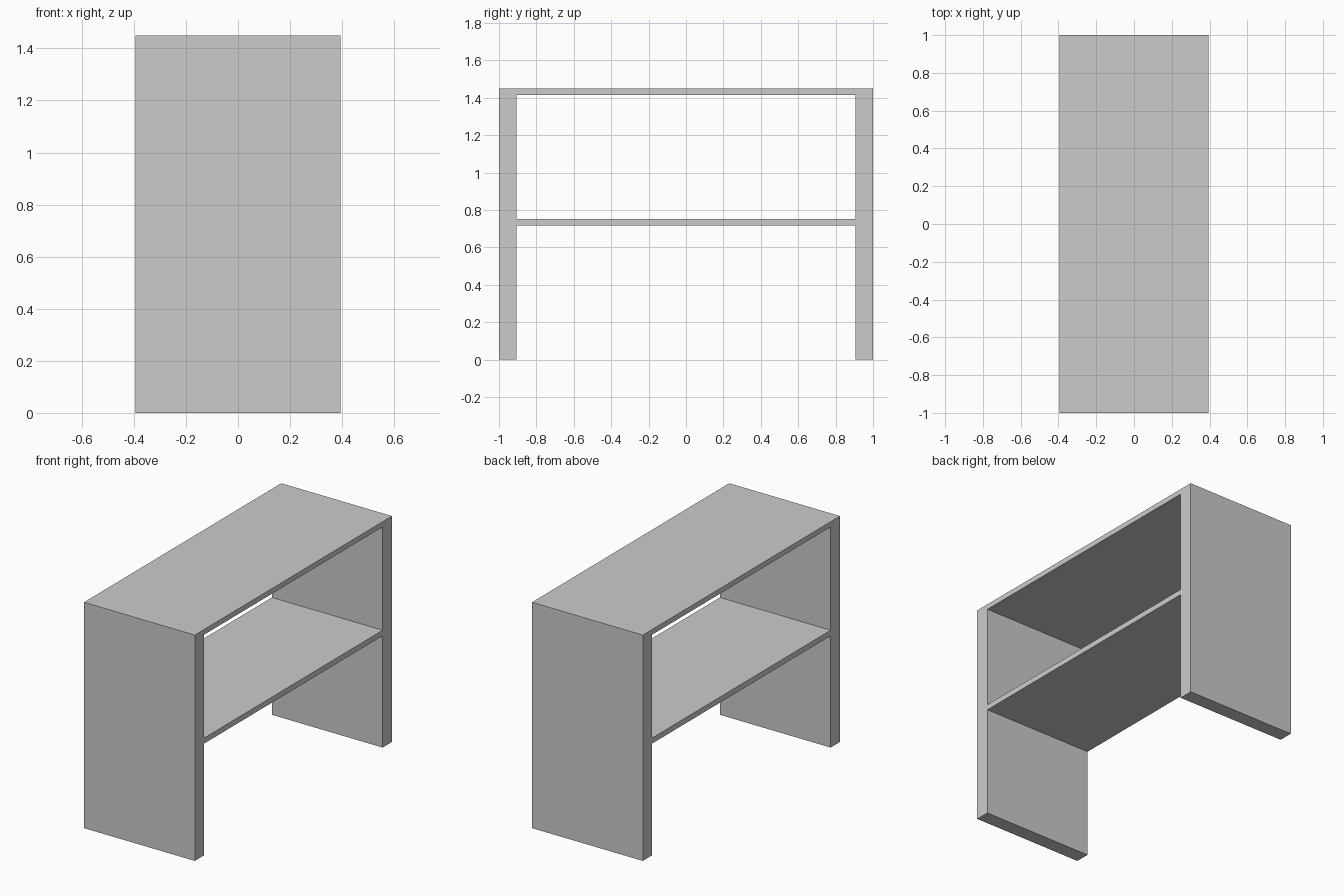
import bpy

if "Cube" in bpy.data.objects:
    bpy.data.objects.remove(bpy.data.objects["Cube"])

W = 0.787       # depth of every panel along x
H = 1.45        # overall height
T = 0.095       # side panel thickness


def panel(name, y0, y1, z0, z1):
    """Flat board spanning the full width in x."""
    bpy.ops.mesh.primitive_cube_add(size=1, location=(0, (y0 + y1) / 2, (z0 + z1) / 2))
    ob = bpy.context.object
    ob.name = name
    ob.scale = (W, y1 - y0, z1 - z0)
    bpy.ops.object.transform_apply(location=False, rotation=False, scale=True)
    return ob


# Two upright end panels
panel("front_side_panel", -1, -1 + T, 0, H)
panel("back_side_panel", 1 - T, 1, 0, H)

# Boards fitted between the uprights
panel("top_board", -1 + T, 1 - T, H - 0.034, H)
panel("middle_shelf", -1 + T, 1 - T, 0.717, 0.753)
